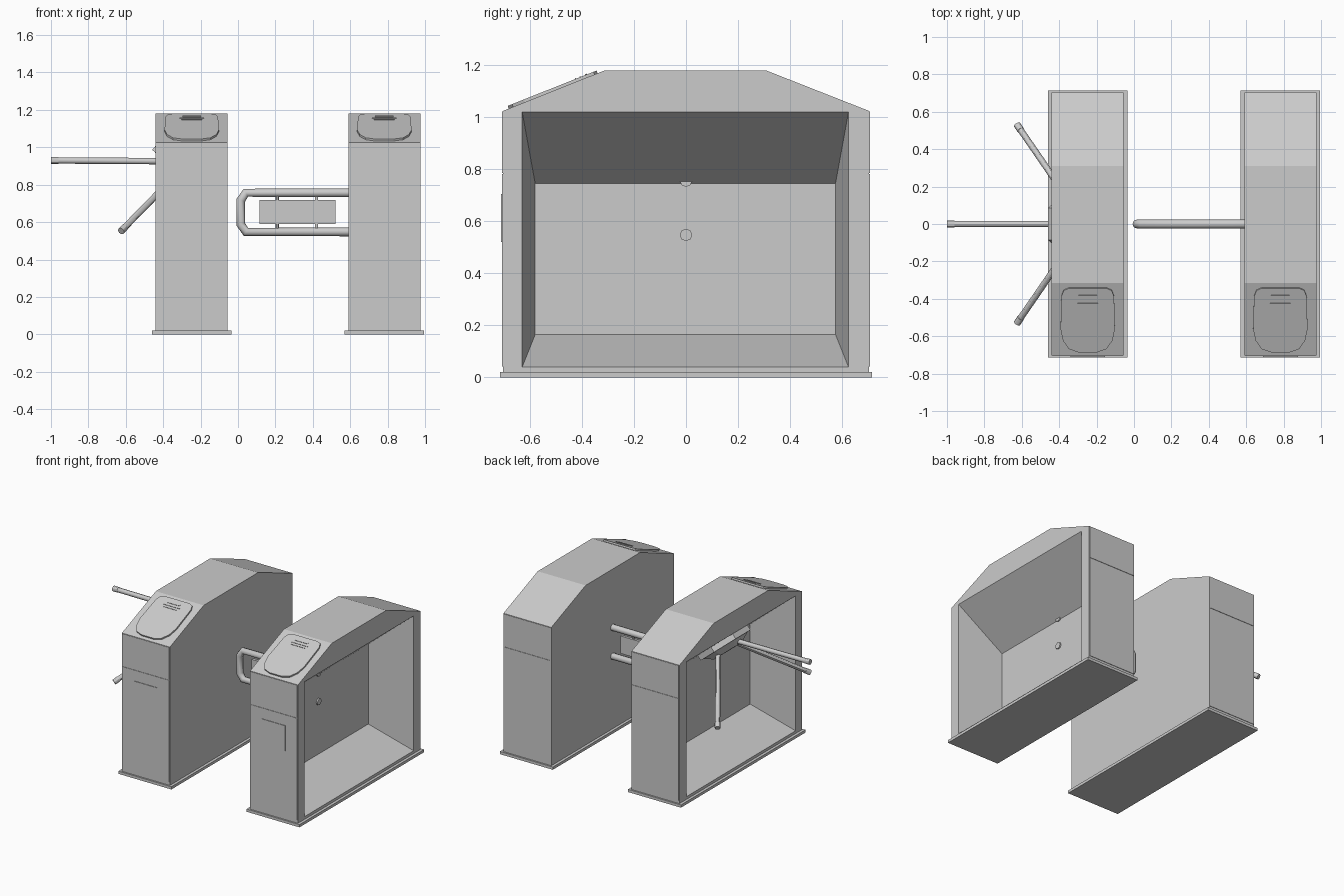
import bpy, bmesh, math
from mathutils import Vector

if "Cube" in bpy.data.objects:
    bpy.data.objects.remove(bpy.data.objects["Cube"])


def make_mesh(name, verts, faces):
    bm = bmesh.new()
    vs = [bm.verts.new(v) for v in verts]
    for f in faces:
        bm.faces.new([vs[i] for i in f])
    bmesh.ops.recalc_face_normals(bm, faces=bm.faces)
    me = bpy.data.meshes.new(name)
    bm.to_mesh(me)
    bm.free()
    ob = bpy.data.objects.new(name, me)
    bpy.context.collection.objects.link(ob)
    return ob


def loft(name, lower, upper):
    """Solid between two matching outlines."""
    n = len(lower)
    sides = [(i, (i + 1) % n, n + (i + 1) % n, n + i) for i in range(n)]
    return make_mesh(name, list(lower) + list(upper),
                     sides + [tuple(range(n)), tuple(range(n, 2 * n))])


def box(name, x0, x1, y0, y1, z0, z1):
    ring = [(x0, y0), (x1, y0), (x1, y1), (x0, y1)]
    return loft(name, [(x, y, z0) for x, y in ring], [(x, y, z1) for x, y in ring])


def rod(name, a, b, r, sides=12):
    a, b = Vector(a), Vector(b)
    bpy.ops.mesh.primitive_cylinder_add(vertices=sides, radius=r, depth=(b - a).length,
                                        location=(a + b) / 2)
    ob = bpy.context.object
    ob.name = name
    ob.rotation_euler = (b - a).to_track_quat('Z', 'Y').to_euler()
    bpy.ops.object.shade_smooth_by_angle()
    return ob


# Front slope of the lid
SLOPE = 0.155 / 0.39
NORMAL = Vector((0, -SLOPE, 1)).normalized()


def on_slope(x, y, lift):
    return Vector((x, y, 1.025 + (y + 0.705) * SLOPE)) + NORMAL * lift


def slope_plate(name, outline, lift0, lift1):
    return loft(name, [on_slope(x, y, lift0) for x, y in outline],
                [on_slope(x, y, lift1) for x, y in outline])


def cabinet(side, cx, s):
    """Cabinet centred on cx with its deep tapered recess facing s."""
    open_x, closed_x, back_x = cx + s * 0.1925, cx - s * 0.1925, cx - s * 0.1375
    prof = [(-.704, .02), (.704, .02), (.704, 1.025), (.31, 1.18), (-.315, 1.18), (-.704, 1.025)]
    rim = [(-.63, .04), (.625, .04), (.625, 1.02), (-.63, 1.02)]
    inner = [(-.58, .165), (.575, .165), (.575, .745), (-.58, .745)]
    verts = ([(closed_x, *p) for p in prof] + [(open_x, *p) for p in prof]
             + [(open_x, *p) for p in rim] + [(back_x, *p) for p in inner])
    faces = [tuple(range(6))] + [(i, (i + 1) % 6, 6 + (i + 1) % 6, 6 + i) for i in range(6)]
    faces += [(6, 7, 13, 12), (7, 8, 14, 13), (8, 9, 10, 11, 15, 14), (11, 6, 12, 15)]
    faces += [(12 + i, 12 + (i + 1) % 4, 16 + (i + 1) % 4, 16 + i) for i in range(4)]
    faces += [(16, 17, 18, 19)]
    make_mesh(side + "_cabinet", verts, faces)
    box(side + "_base_plate", cx - .2125, cx + .2125, -.715, .715, 0, .02)

    # Front and back cover panels with a seam between them
    for end, d in (("front", -1), ("back", 1)):
        ya, yb = sorted((d * .700, d * .707))
        box(f"{side}_{end}_lower_panel", cx - .188, cx + .188, ya, yb, .042, .783)
        box(f"{side}_{end}_upper_panel", cx - .188, cx + .188, ya, yb, .787, 1.022)
    box(side + "_front_access_plate", cx - .093, cx + .093, -.711, -.70, .52, .705)

    # Card reader on the front slope
    half = [(.05, -.682), (.10, -.665), (.132, -.62), (.145, -.56), (.141, -.385),
            (.128, -.352), (.10, -.34)]
    outline = half + [(-x, y) for x, y in reversed(half)]
    slope_plate(side + "_card_reader",
                [(cx + x, y) for x, y in outline], -.004, .011)
    for i, (w, y, h) in enumerate([(.05, -.380, .008), (.065, -.403, .004), (.055, -.421, .004)]):
        bar = [(cx - w, y - h / 2), (cx + w, y - h / 2), (cx + w, y + h / 2), (cx - w, y + h / 2)]
        slope_plate(f"{side}_reader_slot_{i}", bar, .008, .014)


cabinet("left", -.2475, -1)
cabinet("right", .7825, 1)

# Tripod hub, mounted on the sloping recess ceiling of the left cabinet
n = Vector((-.64, 0, -.768))
u = Vector((-.768, 0, .64))
centre = Vector((-.283, 0, .885))
half = [(.2, .085), (.07, .19), (-.07, .19), (-.12, .08)]
plan = half + [(a, -b) for a, b in reversed(half)]


def hub_ring(scale, lift):
    return [centre + u * a * scale + Vector((0, b * scale, 0)) + n * lift for a, b in plan]


loft("tripod_hub_base", hub_ring(1, -.01), hub_ring(1, .035))
loft("tripod_hub_cap", hub_ring(.9, .035), hub_ring(.55, .075))

# Tripod arms with slightly wider end caps
start = Vector((-.26, 0, .925))
for label, end in (("level", (-1, 0, .93)), ("front", (-.625, -.53, .552)), ("back", (-.625, .53, .552))):
    end = Vector(end)
    d = (end - start).normalized()
    rod(f"tripod_arm_{label}", start + d * .06, end - d * .01, .017)
    rod(f"tripod_tip_{label}", end - d * .04, end, .019)

# Gate frame: bent tube through the closed wall of the right cabinet
path = [(.655, .757), (.042, .757), (.015, .717), (.015, .588), (.042, .548), (.655, .548)]
cu = bpy.data.curves.new("gate_frame", 'CURVE')
cu.dimensions = '3D'
cu.bevel_depth = .024
cu.bevel_resolution = 2
cu.use_fill_caps = True
sp = cu.splines.new('POLY')
sp.points.add(len(path) - 1)
for p, (x, z) in zip(sp.points, path):
    p.co = (x, 0, z, 1)
bpy.context.collection.objects.link(bpy.data.objects.new("gate_frame", cu))

# Gate sign panel and its posts
box("gate_panel", .115, .52, -.01, .01, .59, .717)
for i, x in enumerate((.21, .42)):
    rod(f"gate_panel_post_{i}", (x, 0, .55), (x, 0, .755), .009)
